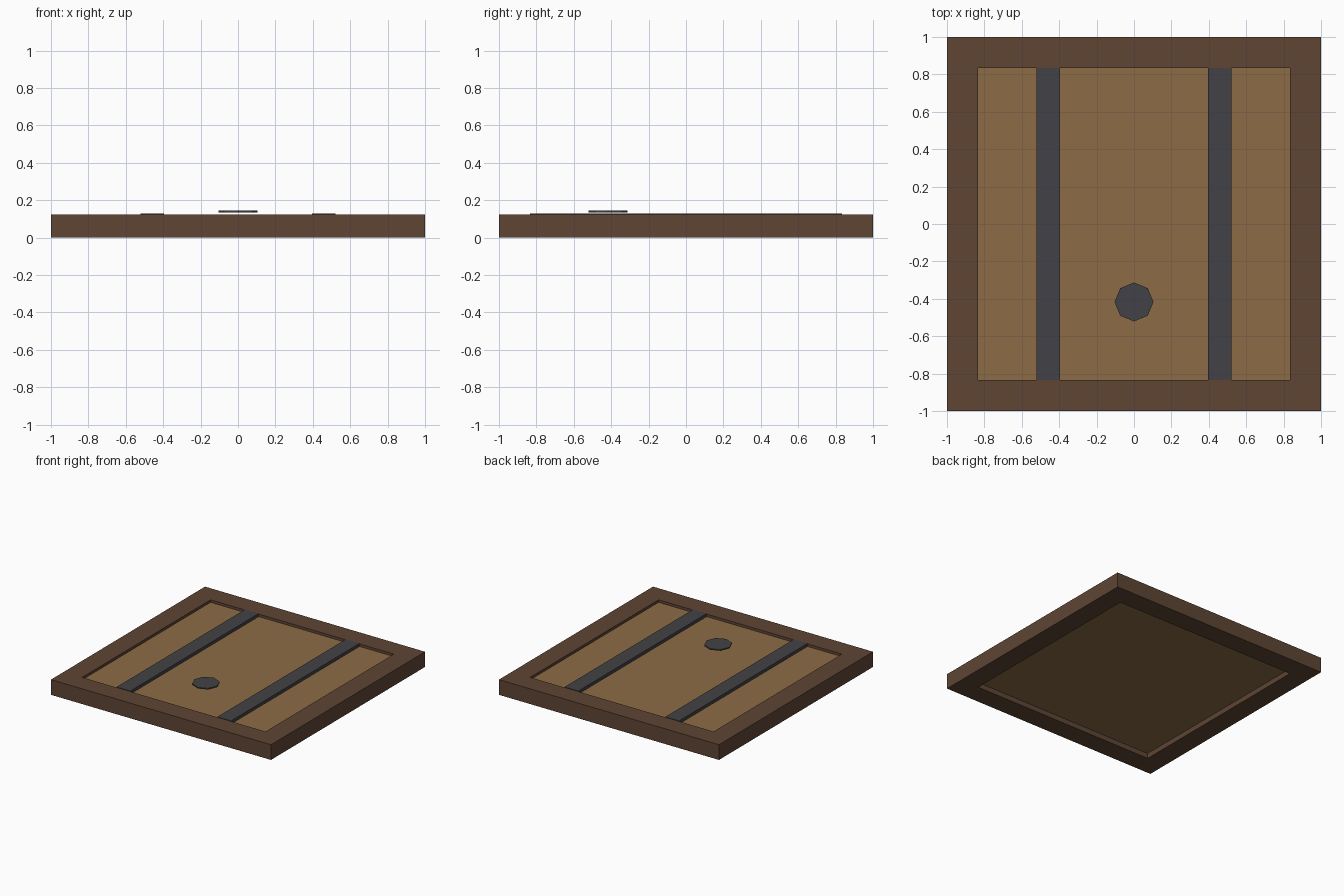
import bpy, bmesh, math
from mathutils import Matrix, Vector

if "Cube" in bpy.data.objects:
    bpy.data.objects.remove(bpy.data.objects["Cube"])


def material(name, rgb):
    def lin(c):
        c /= 255
        return c / 12.92 if c <= 0.04045 else ((c + 0.055) / 1.055) ** 2.4
    m = bpy.data.materials.new(name)
    m.diffuse_color = (*[lin(c) for c in rgb], 1)
    m.use_nodes = True
    m.node_tree.nodes["Principled BSDF"].inputs["Base Color"].default_value = m.diffuse_color
    return m


DARK_WOOD = material("dark wood", (94, 69, 52))
LIGHT_WOOD = material("light wood", (140, 108, 70))
IRON = material("iron grey", (66, 66, 71))


def finish(name, bm, mat):
    bmesh.ops.recalc_face_normals(bm, faces=bm.faces)
    mesh = bpy.data.meshes.new(name)
    bm.to_mesh(mesh)
    bm.free()
    mesh.materials.append(mat)
    ob = bpy.data.objects.new(name, mesh)
    bpy.context.collection.objects.link(ob)
    return ob


def box(name, x, y, z, mat):
    """Box from (min, max) ranges."""
    bm = bmesh.new()
    bmesh.ops.create_cube(bm, size=1)
    for v in bm.verts:
        v.co = Vector([(a + b) / 2 + c * (b - a)
                       for c, (a, b) in zip(v.co, (x, y, z))])
    return finish(name, bm, mat)


OPEN = 0.8333   # half size of the opening
TOP = 0.125     # frame height
PANEL_Z = (0.042, 0.104)

# Square frame: a ring of corner loops, bridged all the way round
bm = bmesh.new()
corners = [(-1, -1), (1, -1), (1, 1), (-1, 1)]
loops = [[bm.verts.new((cx * s, cy * s, z)) for cx, cy in corners]
         for s, z in ((1, 0), (1, TOP), (OPEN, TOP), (OPEN, 0))]
for k in range(4):
    a, b = loops[k], loops[(k + 1) % 4]
    for i in range(4):
        j = (i + 1) % 4
        bm.faces.new((a[i], a[j], b[j], b[i]))
finish("frame", bm, DARK_WOOD)

# Recessed door panel
box("panel", (-OPEN, OPEN), (-OPEN, OPEN), PANEL_Z, LIGHT_WOOD)

# Two iron straps lying on the panel
for side, cx in (("left", -0.4583), ("right", 0.4583)):
    box(side + "_strap", (cx - 0.0625, cx + 0.0625), (-OPEN, OPEN),
        (PANEL_Z[1], 0.129), IRON)

# Octagonal handle plate hovering above the panel
bm = bmesh.new()
bmesh.ops.create_cone(bm, cap_ends=True, segments=8, radius1=0.104,
                      radius2=0.104, depth=0.01,
                      matrix=Matrix.Translation((0, -0.4167, 0.1405)))
finish("handle_plate", bm, IRON)
